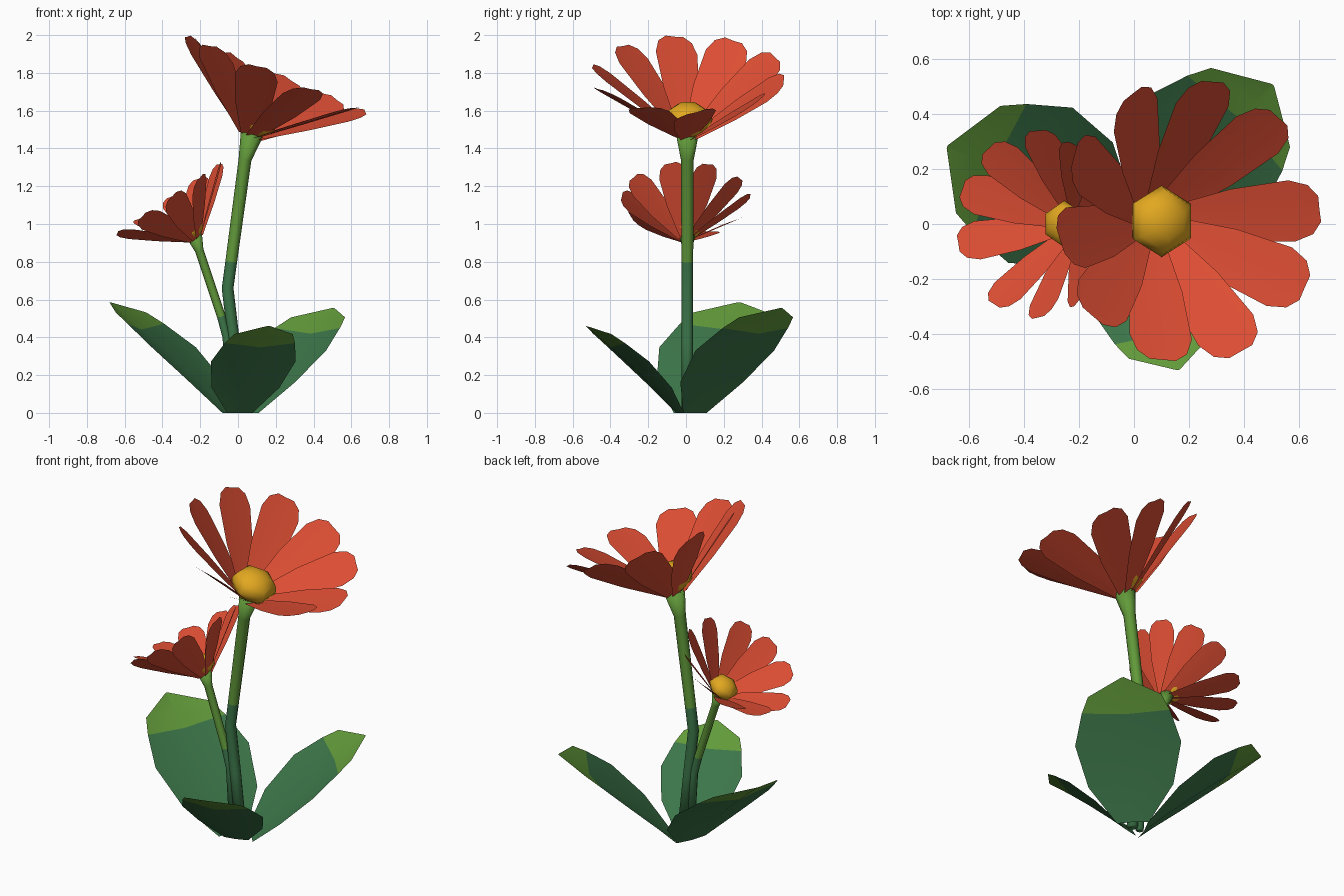
import bpy, bmesh, math
from mathutils import Matrix, Vector

if "Cube" in bpy.data.objects:
    bpy.data.objects.remove(bpy.data.objects["Cube"])


def material(name, srgb):
    m = bpy.data.materials.new(name)
    m.diffuse_color = [((c / 255 + 0.055) / 1.055) ** 2.4 for c in srgb] + [1]
    m.use_nodes = True
    m.node_tree.nodes["Principled BSDF"].inputs["Base Color"].default_value = m.diffuse_color
    return m


RED = material("petal red", (220, 77, 51))
YELLOW = material("centre yellow", (226, 168, 32))
DARK = material("deep green", (60, 118, 73))
LIGHT = material("fresh green", (98, 154, 58))


def finish(bm, name, mats, smooth=True):
    me = bpy.data.meshes.new(name)
    for f in bm.faces:
        f.smooth = smooth
    bm.to_mesh(me)
    bm.free()
    for m in mats:
        me.materials.append(m)
    ob = bpy.data.objects.new(name, me)
    bpy.context.collection.objects.link(ob)
    return ob


def add_sheet(bm, rows, split=9e9):
    """Bridge rows of left / middle / right points; rows from split on use slot 1."""
    vs = [[bm.verts.new(p) for p in r] for r in rows]
    for i in range(len(vs) - 1):
        for j in range(2):
            f = bm.faces.new((vs[i][j + 1], vs[i][j], vs[i + 1][j], vs[i + 1][j + 1]))
            f.material_index = int(i >= split)


# stems: (x, z, radius) rings, fresh green above the split height
def stem(name, path, split, sides=8):
    bm = bmesh.new()
    rings = []
    for i, (x, z, r) in enumerate(path):
        a, b = path[max(i - 1, 0)], path[min(i + 1, len(path) - 1)]
        slope = 0 if i == 0 else math.atan2(b[0] - a[0], b[1] - a[1])
        m = Matrix.Translation((x, 0.007, z)) @ Matrix.Rotation(slope, 4, 'Y')
        rings.append([bm.verts.new(m @ Vector((r * math.cos(k * math.tau / sides),
                                               r * math.sin(k * math.tau / sides), 0)))
                      for k in range(sides)])
    for i in range(len(rings) - 1):
        for k in range(sides):
            n = (k + 1) % sides
            f = bm.faces.new((rings[i][k], rings[i][n], rings[i + 1][n], rings[i + 1][k]))
            f.material_index = int(path[i][1] >= split)
    bm.faces.new(rings[0][::-1])
    bm.faces.new(rings[-1]).material_index = 1
    finish(bm, name, [DARK, LIGHT])


stem("tall_stem", [(0.02, 0, 0.031), (-0.022, 0.38, 0.031), (-0.055, 0.66, 0.031),
                   (-0.036, 0.8, 0.031), (0.037, 1.34, 0.034), (0.073, 1.475, 0.06)], 0.8)
stem("short_stem", [(-0.035, 0, 0.022), (-0.06, 0.4, 0.022), (-0.088, 0.51, 0.023),
                    (-0.205, 0.86, 0.023), (-0.232, 0.94, 0.043)], 0.5)


# flower heads: overlapping cone of twisted petals around a low-sided dome
def flower(name, base, tilt, radius, height, width, angles, dome):
    frame = Matrix.Translation(base) @ Matrix.Rotation(math.radians(tilt), 4, 'Y')
    profile = [(0, 0.38), (0.45, 0.85), (0.82, 1), (0.94, 0.8), (1, 0.42)]
    bm = bmesh.new()
    for a in angles:
        m = frame @ Matrix.Rotation(math.radians(a), 4, 'Z')
        rows = []
        for t, w in profile:
            r = radius * (0.08 + 0.92 * t)
            w *= width
            # one edge rides over the next petal
            rows.append([m @ Vector((r - 0.12 * s * w, s * w,
                                     height * t + 0.2 * s * w + 0.05 * abs(s) * w))
                         for s in (1, 0, -1)])
        add_sheet(bm, rows)
    finish(bm, name + "_petals", [RED])
    bm = bmesh.new()
    bmesh.ops.create_uvsphere(bm, u_segments=6, v_segments=6, radius=1)
    squash = Matrix.Diagonal((dome, dome, dome * 0.68, 1))
    bm.transform(frame @ Matrix.Translation((0, 0, dome * 0.7)) @ squash)
    finish(bm, name + "_centre", [YELLOW])


flower("large_flower", (0.065, 0.01, 1.47), 23, 0.515, 0.35, 0.113,
       [5, 47, 80, 116, 152, 188, 222, 258, 293, 332], 0.13)
flower("small_flower", (-0.22, 0, 0.925), -34, 0.34, 0.255, 0.073,
       [158, 126, 87, 57, 20, -14, -55, -87, -121, -168], 0.085)


# leaves: broad pointed blades with fresh green ends
def leaf(name, azimuth, start, reach, rise):
    half = 0.325 * math.hypot(reach, rise)
    m = Matrix.Rotation(math.radians(azimuth), 4, 'Z')
    rows = []
    for t, w in [(0, 0.3), (0.22, 0.8), (0.5, 1), (0.73, 0.83), (0.85, 0.69), (1, 0.02)]:
        bulge = 0.1 * reach * t * (1 - t)
        rows.append([m @ Vector((start + (reach - start) * t - 0.04 * abs(s) * w * reach,
                                 s * w * half,
                                 rise * t + bulge + 0.05 * abs(s) * w * reach * min(1, 5 * t)))
                     for s in (1, 0, -1)])
    bm = bmesh.new()
    add_sheet(bm, rows, split=3)
    finish(bm, name, [DARK, LIGHT])


leaf("left_leaf", 157.5, 0.06, 0.735, 0.585)
leaf("right_leaf", 45, 0.075, 0.715, 0.555)
leaf("front_leaf", -73, 0.04, 0.555, 0.46)
